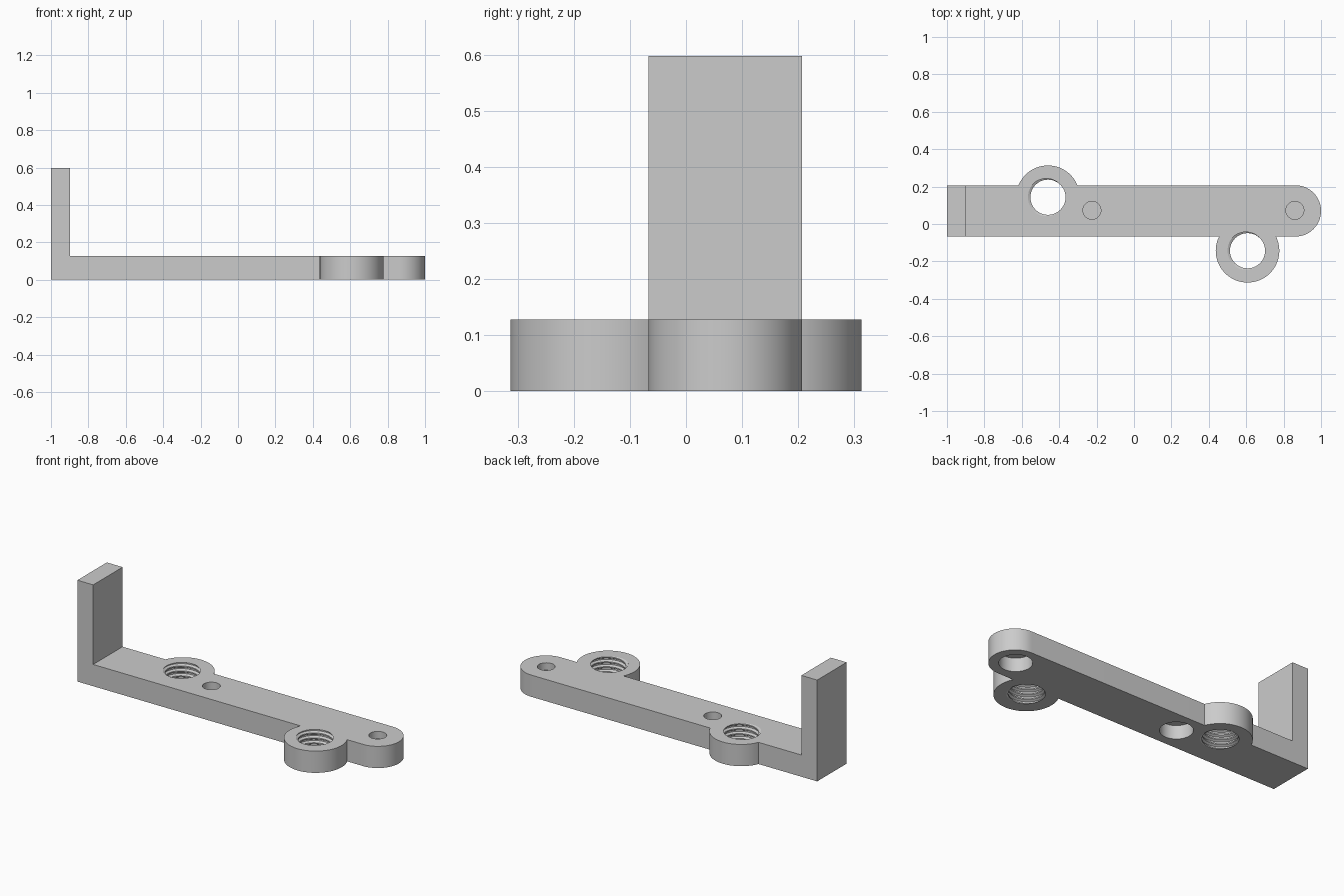
import bpy, bmesh
from math import cos, sin, pi, radians

if "Cube" in bpy.data.objects:
    bpy.data.objects.remove(bpy.data.objects["Cube"])

THICK = 0.128          # bar thickness
BACK, FRONT = 0.207, -0.067
MID = (BACK + FRONT) / 2
END_R = (BACK - FRONT) / 2
BOSSES = [(-0.46, 0.143), (0.607, -0.143)]
PINS = [-0.225, 0.86]

grey = bpy.data.materials.new("grey_plastic")
grey.use_nodes = True
grey.diffuse_color = (0.6, 0.6, 0.6, 1)
grey.node_tree.nodes["Principled BSDF"].inputs["Base Color"].default_value = (0.6, 0.6, 0.6, 1)


def finish(name, bm):
    bmesh.ops.recalc_face_normals(bm, faces=bm.faces)
    mesh = bpy.data.meshes.new(name)
    bm.to_mesh(mesh)
    bm.free()
    mesh.materials.append(grey)
    obj = bpy.data.objects.new(name, mesh)
    bpy.context.collection.objects.link(obj)
    return obj


def prism(name, outline, z0, z1):
    """Extrude a flat outline from z0 to z1."""
    bm = bmesh.new()
    face = bm.faces.new([bm.verts.new((x, y, z0)) for x, y in outline])
    top = bmesh.ops.extrude_face_region(bm, geom=[face])["geom"]
    bmesh.ops.translate(bm, vec=(0, 0, z1 - z0),
                        verts=[v for v in top if isinstance(v, bmesh.types.BMVert)])
    return finish(name, bm)


def arc(cx, cy, r, a0, a1, n):
    return [(cx + r * cos(a0 + (a1 - a0) * i / n), cy + r * sin(a0 + (a1 - a0) * i / n))
            for i in range(n + 1)]


def disc(name, cx, cy, r, z0, z1):
    return prism(name, arc(cx, cy, r, 0, 2 * pi, 64)[:-1], z0, z1)


def thread_cutter(name, cx, cy, pitch=0.029, n=48):
    """Solid screw whose ridges cut an internal thread."""
    radii = [0.094, 0.094, 0.107, 0.107]
    k, rows, z0 = len(radii), 32, -0.05
    bm = bmesh.new()
    grid = []
    for i in range(rows + 1):
        r = radii[i % k]
        grid.append([bm.verts.new((cx + r * cos(2 * pi * j / n), cy + r * sin(2 * pi * j / n),
                                   z0 + pitch * (i / k + j / n))) for j in range(n)])

    # the end of each row meets the start of the row one pitch higher
    extra = [bm.verts.new((cx + radii[i % k], cy, z0 + pitch * i / k))
             for i in range(rows + 1, rows + k + 1)]
    starts = [row[0] for row in grid] + extra

    def vert(i, j):
        return starts[i + k] if j == n else grid[i][j]

    for i in range(rows):
        for j in range(n):
            bm.faces.new((vert(i, j), vert(i, j + 1), vert(i + 1, j + 1), vert(i + 1, j)))
    for i, dz in ((0, -0.02), (rows, 0.06)):
        loop = [vert(i, j) for j in range(n + 1)] + [starts[m] for m in range(i + k - 1, i, -1)]
        hub = bm.verts.new((cx, cy, z0 + pitch * i / k + dz))
        for a, b in zip(loop, loop[1:] + loop[:1]):
            bm.faces.new((a, b, hub))
    return finish(name, bm)


def combine(target, other, operation):
    mod = target.modifiers.new(operation.lower(), "BOOLEAN")
    mod.operation, mod.object, mod.solver = operation, other, "EXACT"
    bpy.ops.object.select_all(action="DESELECT")
    bpy.context.view_layer.objects.active = target
    target.select_set(True)
    bpy.ops.object.modifier_apply(modifier=mod.name)
    bpy.data.objects.remove(other)


# Bar with one rounded end
bracket = prism("mounting_bracket",
                [(-1, BACK), (-1, FRONT)] + arc(1 - END_R, MID, END_R, -pi / 2, pi / 2, 40),
                0, THICK)

# Upright plate at the square end
plate = prism("upright_plate", [(-1, FRONT), (-0.897, FRONT), (-0.897, BACK), (-1, BACK)],
              0, 0.597)
combine(bracket, plate, "UNION")

# Round bosses
for x, y in BOSSES:
    combine(bracket, disc("boss", x, y, 0.17, 0, THICK), "UNION")

# Threaded through holes
for x, y in BOSSES:
    combine(bracket, thread_cutter("thread_cutter", x, y), "DIFFERENCE")

# Blind holes: narrow from above, wide from below
for x in PINS:
    combine(bracket, disc("top_hole", x, 0.073, 0.048, THICK - 0.043, THICK + 0.05), "DIFFERENCE")
    combine(bracket, disc("bottom_hole", x, 0.073, 0.088, -0.05, 0.08), "DIFFERENCE")

bracket.select_set(True)
bpy.ops.object.shade_smooth_by_angle(angle=radians(25))
